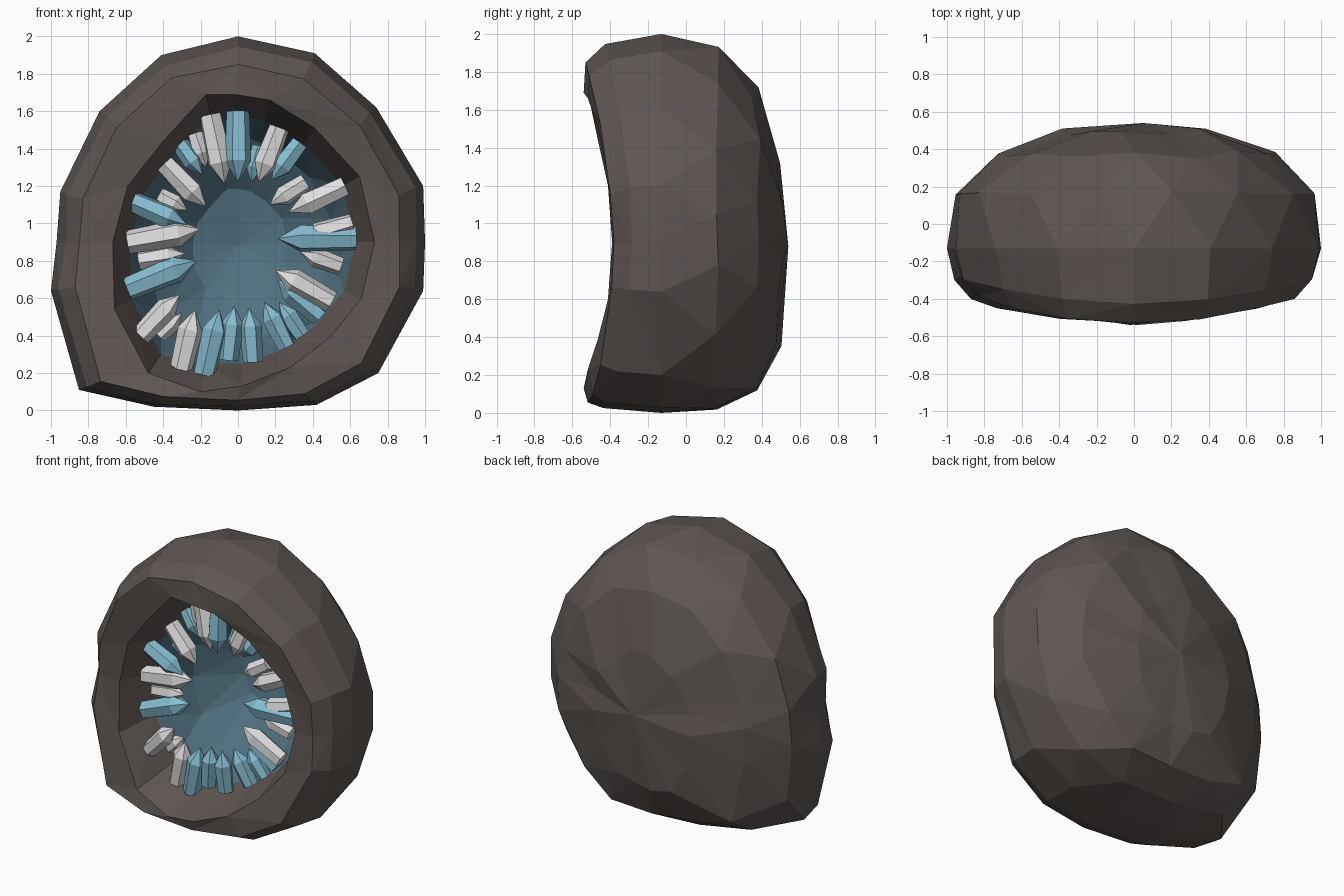
import bpy, bmesh, math, random
from mathutils import Vector

if "Cube" in bpy.data.objects:
    bpy.data.objects.remove(bpy.data.objects["Cube"])

random.seed(4)


def material(name, rgb):
    m = bpy.data.materials.new(name)
    m.diffuse_color = (*rgb, 1)
    m.use_nodes = True
    m.node_tree.nodes["Principled BSDF"].inputs["Base Color"].default_value = m.diffuse_color
    return m


ROCK = material("rock brown", (0.115, 0.094, 0.086))
LINING = material("deep blue lining", (0.085, 0.170, 0.225))
BLUE = material("pale blue crystal", (0.242, 0.515, 0.645))
WHITE = material("white crystal", (0.74, 0.73, 0.74))


def finish(bm, name, mat):
    me = bpy.data.meshes.new(name)
    bm.to_mesh(me)
    bm.free()
    me.materials.append(mat)
    ob = bpy.data.objects.new(name, me)
    bpy.context.collection.objects.link(ob)
    return ob


# Matching front outlines (x, z): outer silhouette and the opening
OUTER = [(1, .9), (.99, 1.2), (.74, 1.62), (.41, 1.91), (0, 2), (-.41, 1.9), (-.74, 1.6), (-.95, 1.17),
         (-.97, .9), (-1, .64), (-.85, .11), (-.45, .02), (0, 0), (.42, .03), (.75, .2), (.99, .64)]
OPEN = [(.73, .9), (.65, 1.25), (.41, 1.51), (.17, 1.66), (-.02, 1.69), (-.17, 1.69), (-.4, 1.44), (-.59, 1.2),
        (-.67, .9), (-.66, .54), (-.48, .2), (-.2, .1), (.02, .13), (.28, .23), (.49, .39), (.66, .6)]
N = len(OUTER)
CZ = 0.9


def rim_y(k):
    # the rim bows back at the sides and forward at top and bottom
    return -0.39 - 0.15 * math.sin(2 * math.pi * k / N) ** 2


def ring(outline, s, y, shift=False, low=1.0, jit=0.0, floor=0.0):
    pts = []
    for k in range(N):
        x, z = outline[k]
        if shift:
            x2, z2 = outline[(k + 1) % N]
            x, z = (x + x2) / 2, (z + z2) / 2
        dz = z - CZ
        z = CZ + dz * (s if dz > 0 else s ** low)
        yy = rim_y(k) + y[0] if isinstance(y, tuple) else y
        j = [random.uniform(-jit, jit) for _ in range(3)]
        pts.append(Vector((x * s + j[0], yy + j[1], max(floor, z + j[2]))))
    return pts, shift


def loft(rings, name, mat, start=None, end=None):
    bm = bmesh.new()
    vs = [([bm.verts.new(p) for p in pts], sh) for pts, sh in rings]
    for (a, sa), (b, sb) in zip(vs, vs[1:]):
        for k in range(N):
            n = (k + 1) % N
            if sa or (sa == sb and k % 2):
                tris = (a[k], b[k], b[n]), (a[k], b[n], a[n])
            else:
                tris = (a[k], b[k], a[n]), (a[n], b[k], b[n])
            for t in tris:
                bm.faces.new(t)
    for pole, r, flip in ((start, vs[0][0], False), (end, vs[-1][0], True)):
        if pole:
            p = bm.verts.new(pole)
            for k in range(N):
                n = (k + 1) % N
                bm.faces.new((p, r[n], r[k]) if flip else (p, r[k], r[n]))
    return finish(bm, name, mat)


# Rock shell: inner wall, rim, rounded front shoulder, outside, closed back
inner = ring(OPEN, 0.86, -0.13, floor=0.25)
loft([inner,
      ring(OPEN, 1, (0,)),
      ring(OUTER, 0.87, (0.015,), low=0.5, jit=0.008),
      ring(OUTER, 0.955, (0.11,), low=0.5, jit=0.008),
      ring(OUTER, 1, -0.13),
      ring(OUTER, 0.975, 0.16, shift=True, low=0.5, jit=0.012),
      ring(OUTER, 0.74, 0.37, low=0.5, jit=0.025),
      ring(OUTER, 0.38, 0.495, shift=True, low=0.5, jit=0.02)],
     "rock_shell", ROCK, end=(0.05, 0.54, 0.88))

# Blue cavity lining
loft([ring(OPEN, 0.36, 0.40), ring(OPEN, 0.72, 0.17, shift=True, floor=0.34), inner],
     "cavity_lining", LINING, start=(0, 0.46, 0.88))

# Crystals as front-view base x, z and tip x, z
WHITES = [(-.15, 1.58, -.07, 1.21), (.22, 1.51, .11, 1.22), (-.39, 1.32, -.17, 1.09), (.57, 1.2, .27, 1.06),
          (.61, 1, .33, .92), (-.59, .9, -.2, .97), (-.53, .8, -.28, .84), (.55, .77, .33, .85),
          (.5, .58, .2, .75), (-.52, .4, -.31, .62), (-.42, .4, -.3, .52), (-.31, .2, -.23, .54),
          (-.23, 1.48, -.17, 1.3), (-.42, 1.15, -.27, 1.07), (.36, 1.22, .17, 1.1)]
BLUES = [(0, 1.6, 0, 1.22), (.33, 1.43, .18, 1.23), (-.32, 1.44, -.19, 1.26), (.12, 1.41, .07, 1.22),
         (-.57, 1.12, -.27, .99), (.63, .92, .21, .92), (-.59, .65, -.22, .8), (-.18, .19, -.1, .54),
         (.08, .26, .06, .55), (.26, .34, .14, .58), (.44, .5, .21, .7), (-.05, .27, -.02, .56),
         (.34, .4, .22, .58), (.4, .48, .3, .62)]


def crystals(data, name, mat):
    bm = bmesh.new()
    for x0, z0, x1, z1 in data:
        length = math.hypot(x1 - x0, z1 - z0)
        # short crystals sit deeper in the cavity, low ones further forward
        y = -0.2 + random.uniform(-.02, .02) + max(0, 0.3 - length) * 0.6 - (0.05 if z0 < 0.45 else 0)
        base, tip = Vector((x0, y, z0)), Vector((x1, y - 0.02, z1))
        d = (tip - base).normalized()
        u = d.cross(Vector((0, 1, 0))).normalized()
        v = d.cross(u)
        r = 0.03 + 0.105 * length
        neck = tip - d * (0.04 + 0.2 * length)
        turn = random.uniform(0, 1)
        rows = []
        for c, w in ((base, r * 0.88), (neck, r)):
            rows.append([bm.verts.new(c + w * (u * math.cos(turn + i * math.pi / 3) +
                                               v * math.sin(turn + i * math.pi / 3))) for i in range(6)])
        p = bm.verts.new(tip)
        a, b = rows
        bm.faces.new(a[::-1])
        for i in range(6):
            n = (i + 1) % 6
            bm.faces.new((a[i], a[n], b[n], b[i]))
            bm.faces.new((b[i], b[n], p))
    bmesh.ops.recalc_face_normals(bm, faces=bm.faces[:])
    return finish(bm, name, mat)


crystals(WHITES, "white_crystals", WHITE)
crystals(BLUES, "blue_crystals", BLUE)
